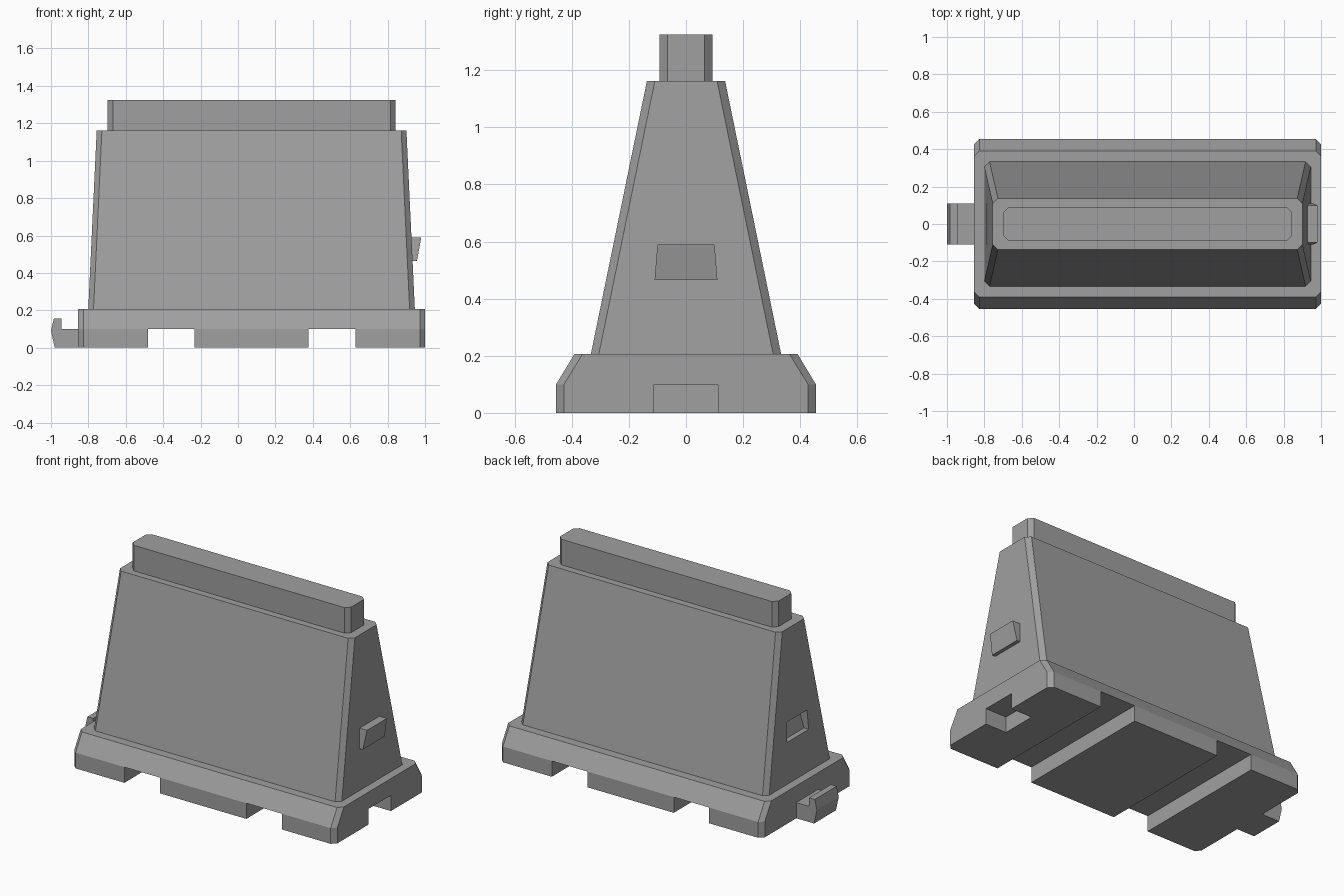
import bpy, bmesh

if "Cube" in bpy.data.objects:
    bpy.data.objects.remove(bpy.data.objects["Cube"], do_unlink=True)

# One plain grey plastic
grey = bpy.data.materials.new("grey plastic")
grey.use_nodes = True
colour = (0.35, 0.35, 0.35, 1)
grey.diffuse_color = colour
grey.node_tree.nodes["Principled BSDF"].inputs["Base Color"].default_value = colour

MID = 0.0725  # centre of the block, offset by the hook


def loft(name, rings):
    """Closed solid through rings of equal point count."""
    bm = bmesh.new()
    loops = [[bm.verts.new(p) for p in ring] for ring in rings]
    n = len(loops[0])
    for a, b in zip(loops, loops[1:]):
        for i in range(n):
            j = (i + 1) % n
            bm.faces.new((a[i], a[j], b[j], b[i]))
    bm.faces.new(loops[0][::-1])
    bm.faces.new(loops[-1])
    bmesh.ops.recalc_face_normals(bm, faces=bm.faces)
    mesh = bpy.data.meshes.new(name)
    bm.to_mesh(mesh)
    bm.free()
    mesh.materials.append(grey)
    obj = bpy.data.objects.new(name, mesh)
    bpy.context.collection.objects.link(obj)
    return obj


def octagon(hx, hy, z, c=0.028):
    """Rectangle with chamfered corners at height z."""
    pts = [(hx, hy - c), (hx - c, hy), (c - hx, hy), (-hx, hy - c),
           (-hx, c - hy), (c - hx, -hy), (hx - c, -hy), (hx, c - hy)]
    return [(MID + x, y, z) for x, y in pts]


def box(name, x0, x1, hy, z0, z1):
    return loft(name, [[(x0, -hy, z), (x1, -hy, z), (x1, hy, z), (x0, hy, z)]
                       for z in (z0, z1)])


def cut(target, cutter):
    cutter.hide_render = True
    cutter.hide_viewport = True
    mod = target.modifiers.new(cutter.name, 'BOOLEAN')
    mod.operation = 'DIFFERENCE'
    mod.solver = 'EXACT'
    mod.object = cutter
    bpy.context.view_layer.update()
    graph = bpy.context.evaluated_depsgraph_get()
    mesh = bpy.data.meshes.new_from_object(target.evaluated_get(graph))
    target.modifiers.clear()
    target.data = mesh
    bpy.data.objects.remove(cutter, do_unlink=True)


# Base with sloped upper sides
base = loft("base", [octagon(0.9275, 0.455, 0), octagon(0.9275, 0.455, 0.1),
                     octagon(0.9275, 0.39, 0.207)])

# Forklift slots and the socket that takes a neighbour's hook
for side in (-1, 1):
    x = MID + side * 0.43
    cut(base, box("forklift_slot", x - 0.125, x + 0.125, 0.6, -0.1, 0.1))
cut(base, box("hook_socket", 0.852, 1.1, 0.112, -0.1, 0.1))

# Tapered body and top rail
body = loft("body", [octagon(0.873, 0.333, 0.207), octagon(0.828, 0.137, 1.162)])
rail = loft("top_rail", [octagon(0.77, 0.092, 1.162), octagon(0.77, 0.092, 1.325)])


def wedge(name, inner, low, high):
    """Peg widening towards its top edge."""
    return loft(name, [[(inner, -w, z), (outer, -w, z), (outer, w, z), (inner, w, z)]
                       for w, outer, z in ((0.11, low, 0.465), (0.1, high, 0.59))])


# Peg on one end, matching recess on the other
wedge("end_peg", 0.9, 0.957, 0.98)
cut(body, wedge("end_recess", -0.9, -0.755, -0.725))

# Hook on the right end
profile = [(-0.85, 0), (-0.98, 0), (-1, 0.09), (-0.985, 0.155),
           (-0.945, 0.155), (-0.945, 0.1), (-0.85, 0.1)]
loft("hook", [[(x, y, z) for x, z in profile] for y in (-0.11, 0.11)])
